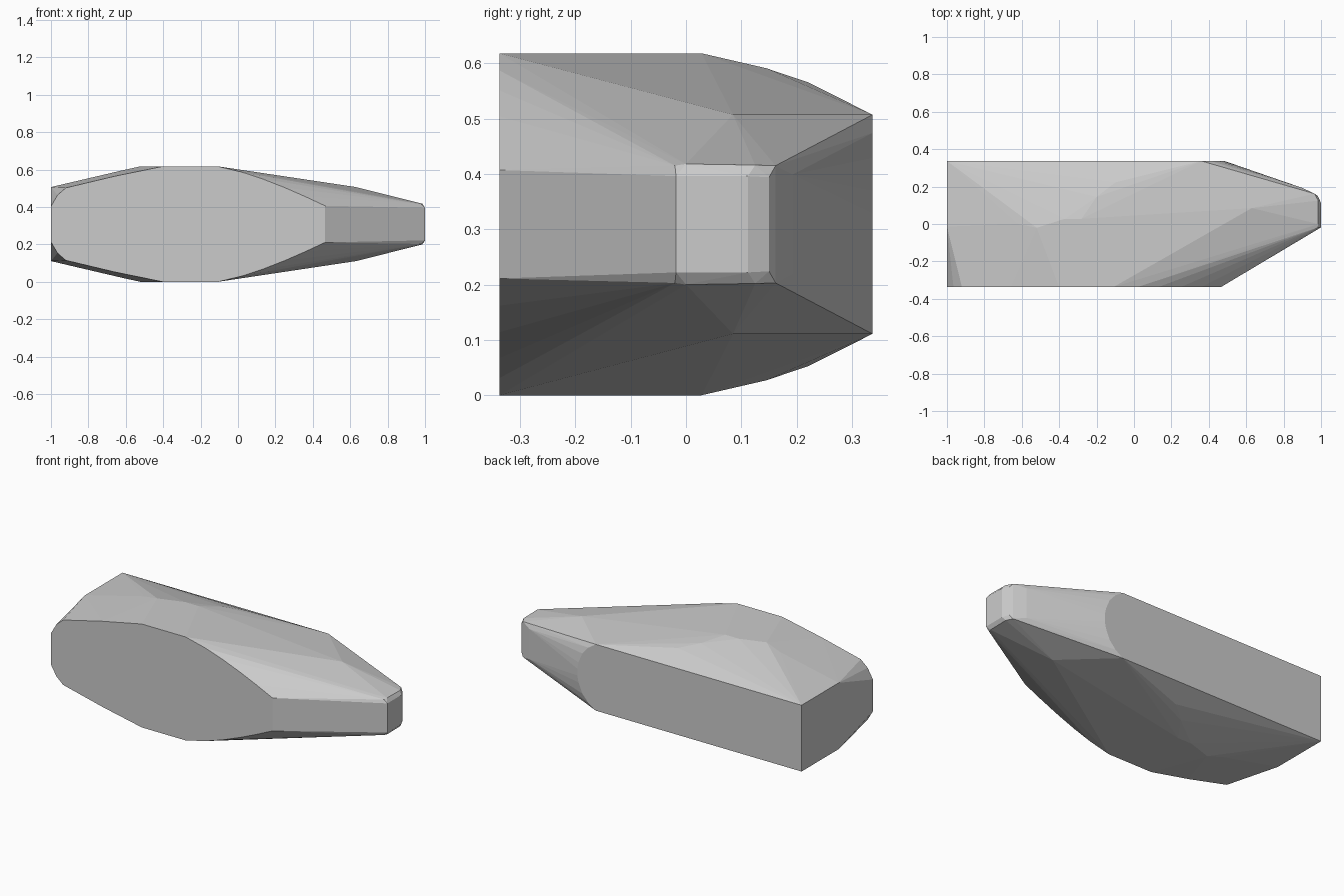
import bpy, bmesh, math

MID = 0.309   # height of the horizontal symmetry plane

# Upper half of each outline, as (x, y, height above the mid plane)
front_face = [(x, -0.337, h) for x, h in [
    (-1, 0.095), (-0.965, 0.155), (-0.92, 0.194), (-0.66, 0.256), (-0.40, 0.309),
    (-0.11, 0.309), (0.02, 0.278), (0.13, 0.242), (0.25, 0.195),
    (0.36, 0.147), (0.465, 0.098), (0.465, 0.085)]]
back_face = [(x, 0.337, h) for x, h in [
    (-1, 0.198), (0.36, 0.198), (0.41, 0.165), (0.45, 0.12),
    (0.475, 0.06), (0.483, 0.02)]]
crown = [(-1, -0.014, 0.198), (-0.62, 0.0, 0.287), (-0.52, -0.02, 0.309),
         (-0.37, 0.028, 0.309), (-0.28, 0.028, 0.309), (-0.2, 0.145, 0.282),
         (-0.1, 0.222, 0.256), (0.63, 0.085, 0.198)]
nose = [(1, -0.018, 0.087), (1, 0.112, 0.087), (0.98, -0.02, 0.106),
        (0.985, 0.0, 0.109), (0.985, 0.125, 0.107), (0.983, 0.15, 0.085),
        (0.965, 0.162, 0.106), (0.90, 0.193, 0.09)]

# Faceted hull, mirrored about the mid plane
bm = bmesh.new()
for x, y, h in front_face + back_face + crown + nose:
    for s in (1, -1):
        bm.verts.new((x, y, MID + s * h))
result = bmesh.ops.convex_hull(bm, input=bm.verts)
inside = {g for g in result["geom_interior"] + result["geom_unused"]
          if isinstance(g, bmesh.types.BMVert)}
bmesh.ops.delete(bm, geom=list(inside), context='VERTS')
bmesh.ops.dissolve_limit(bm, angle_limit=math.radians(0.5),
                         verts=bm.verts, edges=bm.edges)
bmesh.ops.recalc_face_normals(bm, faces=bm.faces)
mesh = bpy.data.meshes.new("faceted_hull")
bm.to_mesh(mesh)
bm.free()
hull = bpy.data.objects.new("faceted_hull", mesh)
bpy.context.collection.objects.link(hull)
